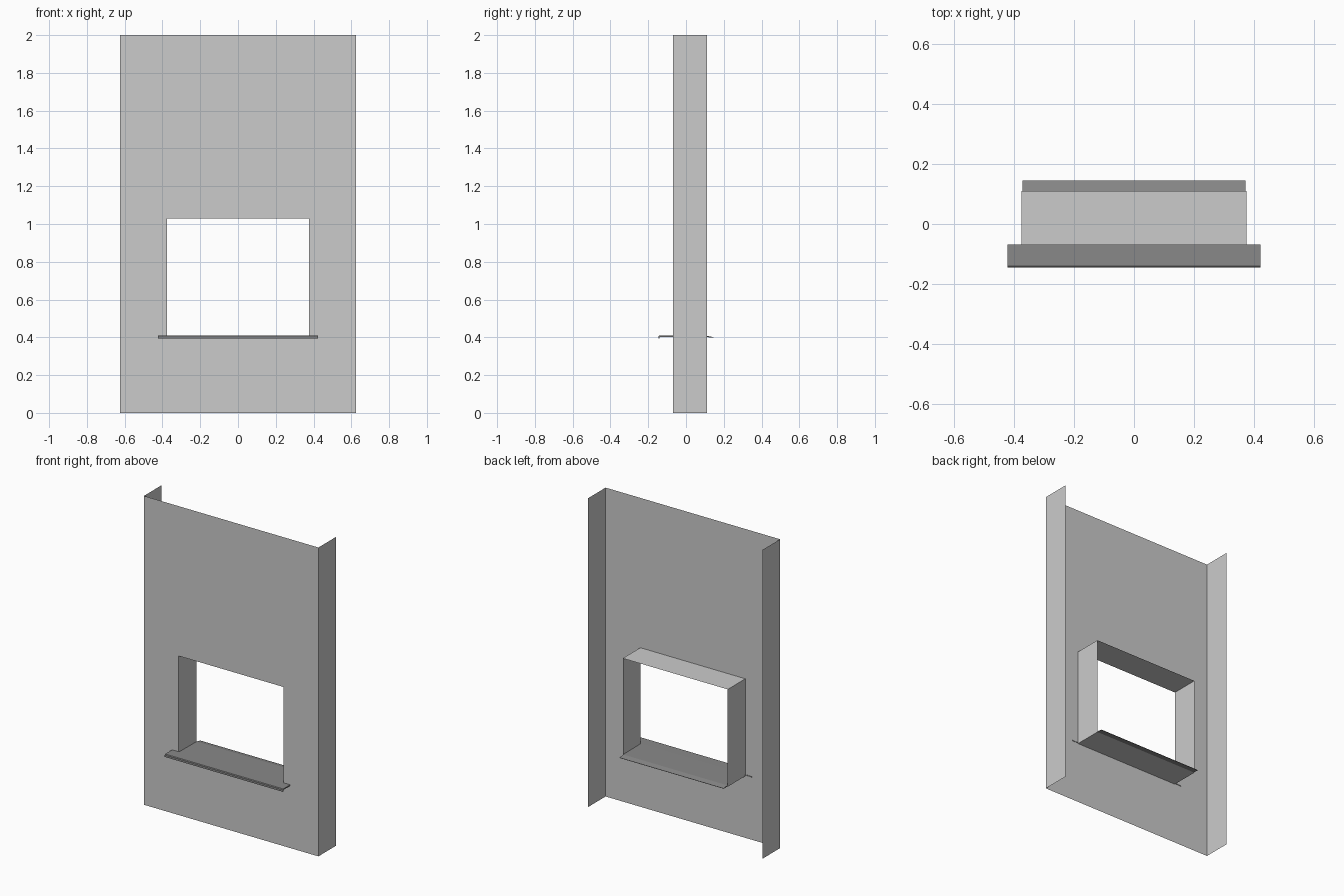
import bpy

if "Cube" in bpy.data.objects:
    bpy.data.objects.remove(bpy.data.objects["Cube"])

W, H = 0.625, 2.0              # panel half width, height
YF, YB = -0.07, 0.11           # front face and back edge of the returns
OW, OB, OT = 0.376, 0.40, 1.03  # opening half width, bottom, top


def make(name, verts, faces, mat=None):
    mesh = bpy.data.meshes.new(name)
    mesh.from_pydata(verts, [], faces)
    ob = bpy.data.objects.new(name, mesh)
    bpy.context.collection.objects.link(ob)
    if mat:
        mesh.materials.append(mat)
    return ob


def rect(w, z0, z1, y):
    return [(-w, y, z0), (w, y, z0), (w, y, z1), (-w, y, z1)]


def bar(name, profile, w, mat):
    """Extrude a (y, z) profile along x, centred."""
    n = len(profile)
    verts = [(x, y, z) for x in (-w, w) for y, z in profile]
    faces = [(i, (i + 1) % n, n + (i + 1) % n, n + i) for i in range(n)]
    faces += [tuple(reversed(range(n))), tuple(range(n, 2 * n))]
    return make(name, verts, faces, mat)


ring = [(i, (i + 1) % 4, 4 + (i + 1) % 4, 4 + i) for i in range(4)]

# front wall sheet with window opening
make("wall_panel", rect(W, 0, H, YF) + rect(OW, OB, OT, YF), ring)

# side returns of the wall
for name, s in (("left_return", -1), ("right_return", 1)):
    x = s * W
    make(name, [(x, YF, 0), (x, YB, 0), (x, YB, H), (x, YF, H)],
         [(0, 1, 2, 3)[::s]])

# window reveal, an open four-sided tube
make("window_reveal", rect(OW, OB, OT, YF) + rect(OW, OB, OT, YB),
     [f[::-1] for f in ring])

# dark metal sill: wide front ledge with drip lip, narrower inner tray
dark = bpy.data.materials.new("sill_grey")
dark.diffuse_color = (0.25, 0.25, 0.25, 1)
dark.use_nodes = True
dark.node_tree.nodes["Principled BSDF"].inputs["Base Color"].default_value = dark.diffuse_color
bar("sill_ledge", [(-0.146, 0.393), (-0.139, 0.393), (-0.139, 0.403),
                   (-0.068, 0.403), (-0.068, 0.41), (-0.141, 0.41),
                   (-0.146, 0.406)], 0.423, dark)
bar("sill_tray", [(-0.068, 0.403), (0.11, 0.401), (0.146, 0.399),
                  (0.146, 0.401), (0.11, 0.408), (-0.068, 0.41)],
    0.373, dark)
